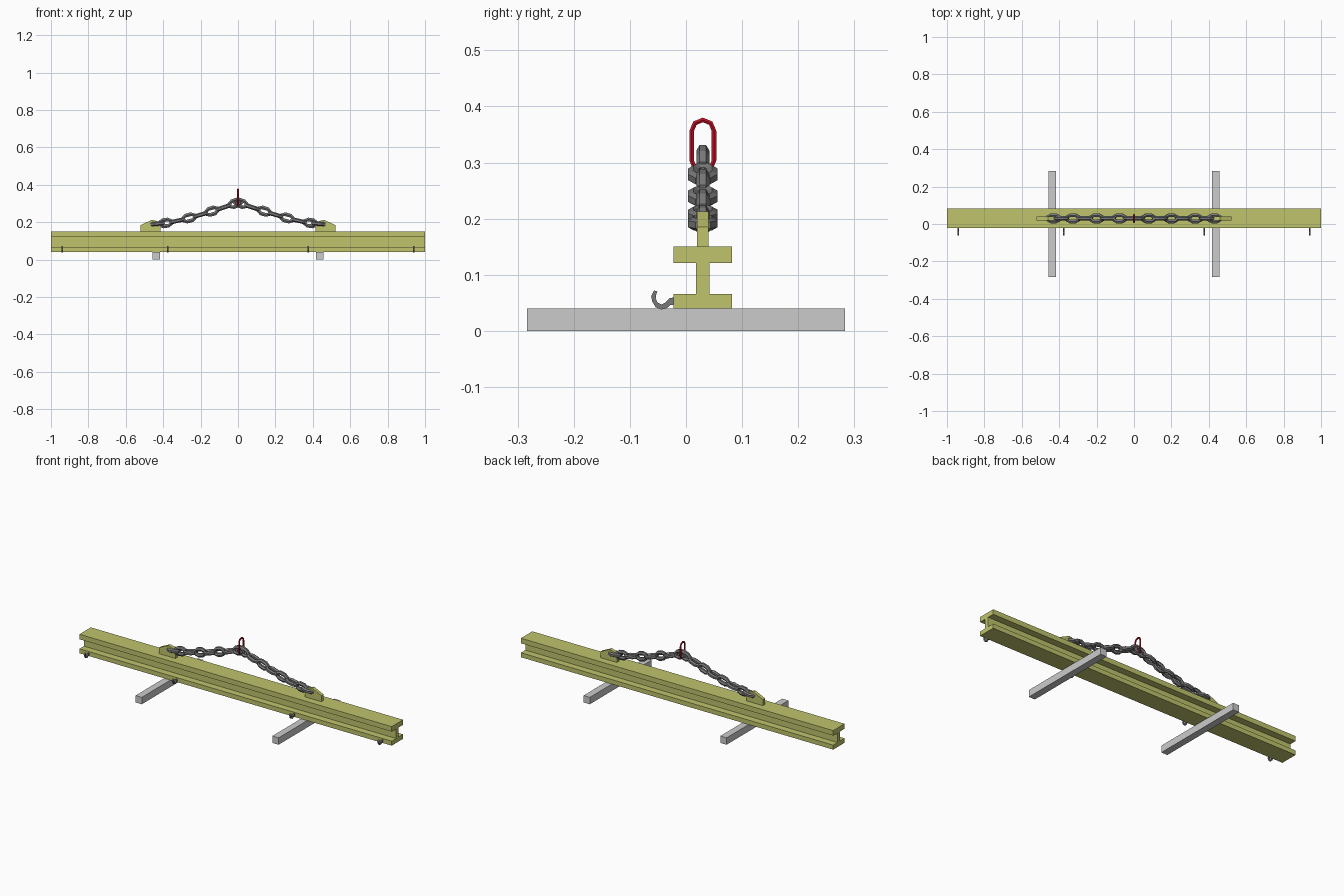
import bpy, math
from mathutils import Vector

if "Cube" in bpy.data.objects:
    bpy.data.objects.remove(bpy.data.objects["Cube"])

YC = 0.03  # centre line of the beam and rigging


def material(name, rgb):
    m = bpy.data.materials.new(name)
    m.diffuse_color = (*rgb, 1)
    m.use_nodes = True
    m.node_tree.nodes["Principled BSDF"].inputs["Base Color"].default_value = m.diffuse_color
    return m


YELLOW = material("olive_paint", (0.52, 0.55, 0.15))
RED = material("red_paint", (0.58, 0.006, 0.02))
DARK = material("dark_steel", (0.19, 0.19, 0.19))


def make(name, verts, faces, mat=None):
    me = bpy.data.meshes.new(name)
    me.from_pydata(verts, [], faces)
    ob = bpy.data.objects.new(name, me)
    bpy.context.collection.objects.link(ob)
    if mat:
        me.materials.append(mat)
    bpy.context.view_layer.objects.active = ob
    ob.select_set(True)
    bpy.ops.object.mode_set(mode='EDIT')
    bpy.ops.mesh.select_all(action='SELECT')
    bpy.ops.mesh.normals_make_consistent(inside=False)
    bpy.ops.object.mode_set(mode='OBJECT')
    ob.select_set(False)
    return ob


def prism(name, a, b, mat=None):
    """Join two matching outlines into a solid."""
    n = len(a)
    faces = [(i, (i + 1) % n, n + (i + 1) % n, n + i) for i in range(n)]
    return make(name, a + b, faces + [tuple(range(n)), tuple(range(n, 2 * n))], mat)


def stadium_ring(name, centre, along, side, half_len, half_wid, r, sides, seg, mat=None):
    """Oval link: half_len and half_wid measured to the wire centre."""
    c, u, v = Vector(centre), Vector(along).normalized(), Vector(side).normalized()
    w = u.cross(v)
    straight = half_len - half_wid
    verts = []
    for end in (0, 1):
        for k in range(seg + 1):
            t = -math.pi / 2 + math.pi * k / seg + math.pi * end
            out = u * math.cos(t) + v * math.sin(t)
            p = c + u * straight * (1 - 2 * end) + out * half_wid
            for s in range(sides):
                q = 2 * math.pi * (s + 0.5) / sides
                verts.append(p + out * r * math.cos(q) + w * r * math.sin(q))
    n = 2 * (seg + 1)
    faces = [(i * sides + s, i * sides + (s + 1) % sides,
              (i + 1) % n * sides + (s + 1) % sides, (i + 1) % n * sides + s)
             for i in range(n) for s in range(sides)]
    return make(name, verts, faces, mat)


# I-beam
half = [(0.052, 0.04), (0.052, 0.066), (0.012, 0.066), (0.012, 0.121), (0.052, 0.121), (0.052, 0.15)]
outline = half + [(-y, z) for y, z in reversed(half)]
prism("i_beam", [(-1, YC + y, z) for y, z in outline], [(1, YC + y, z) for y, z in outline], YELLOW)

# Support bars, lifting lugs
lug = [(0.415, 0.148), (0.52, 0.148), (0.52, 0.185), (0.46, 0.213), (0.415, 0.2)]
for sx, label in ((-1, "left"), (1, "right")):
    bar = [(sx * 0.438 + dx, z) for dx, z in ((-0.02, 0), (0.02, 0), (0.02, 0.04), (-0.02, 0.04))]
    prism("support_bar_" + label, [(x, -0.283, z) for x, z in bar], [(x, 0.283, z) for x, z in bar])
    prism("lifting_lug_" + label, [(sx * x, YC - 0.01, z) for x, z in lug],
          [(sx * x, YC + 0.01, z) for x, z in lug], YELLOW)

# Chains: links alternate flat and upright along a sagging line
path = [(0.43, 0.192), (0.388, 0.196), (0.327, 0.207), (0.262, 0.223),
        (0.2, 0.24), (0.14, 0.259), (0.078, 0.279), (0.015, 0.301)]
for sx, label in ((-1, "left"), (1, "right")):
    for i, (x, z) in enumerate(path):
        a, b = path[max(i - 1, 0)], path[min(i + 1, len(path) - 1)]
        d = Vector((sx * (b[0] - a[0]), 0, b[1] - a[1])).normalized()
        side = Vector((0, 1, 0)) if i % 2 == 0 else d.cross(Vector((0, 1, 0)))
        stadium_ring(f"chain_link_{label}_{i}", (sx * x, YC, z), d, side,
                     0.032, 0.0165, 0.0115, 6, 3, DARK)

# Master ring
stadium_ring("master_ring", (0, YC, 0.33), (0, 0, 1), (0, 1, 0), 0.046, 0.02, 0.0048, 6, 4, RED)

# Side hooks: tapered curl, thin in x
outer = [(-0.020, 0.060), (-0.030, 0.058), (-0.036, 0.051), (-0.044, 0.047),
         (-0.051, 0.051), (-0.054, 0.058), (-0.053, 0.065), (-0.051, 0.070)]
inner = [(-0.020, 0.047), (-0.028, 0.046), (-0.035, 0.040), (-0.044, 0.038),
         (-0.054, 0.042), (-0.060, 0.052), (-0.062, 0.062), (-0.057, 0.072)]
for i, x in enumerate((-0.94, -0.375, 0.375, 0.94)):
    verts = [(x + dx, y, z) for p in zip(outer, inner) for y, z in p for dx in (-0.004, 0.004)]
    faces = [(0, 1, 3, 2), (28, 29, 31, 30)]
    for k in range(0, 28, 4):
        faces += [(k + p, k + q, k + 4 + q, k + 4 + p) for p, q in ((0, 1), (1, 3), (3, 2), (2, 0))]
    make(f"side_hook_{i}", verts, faces, DARK)
